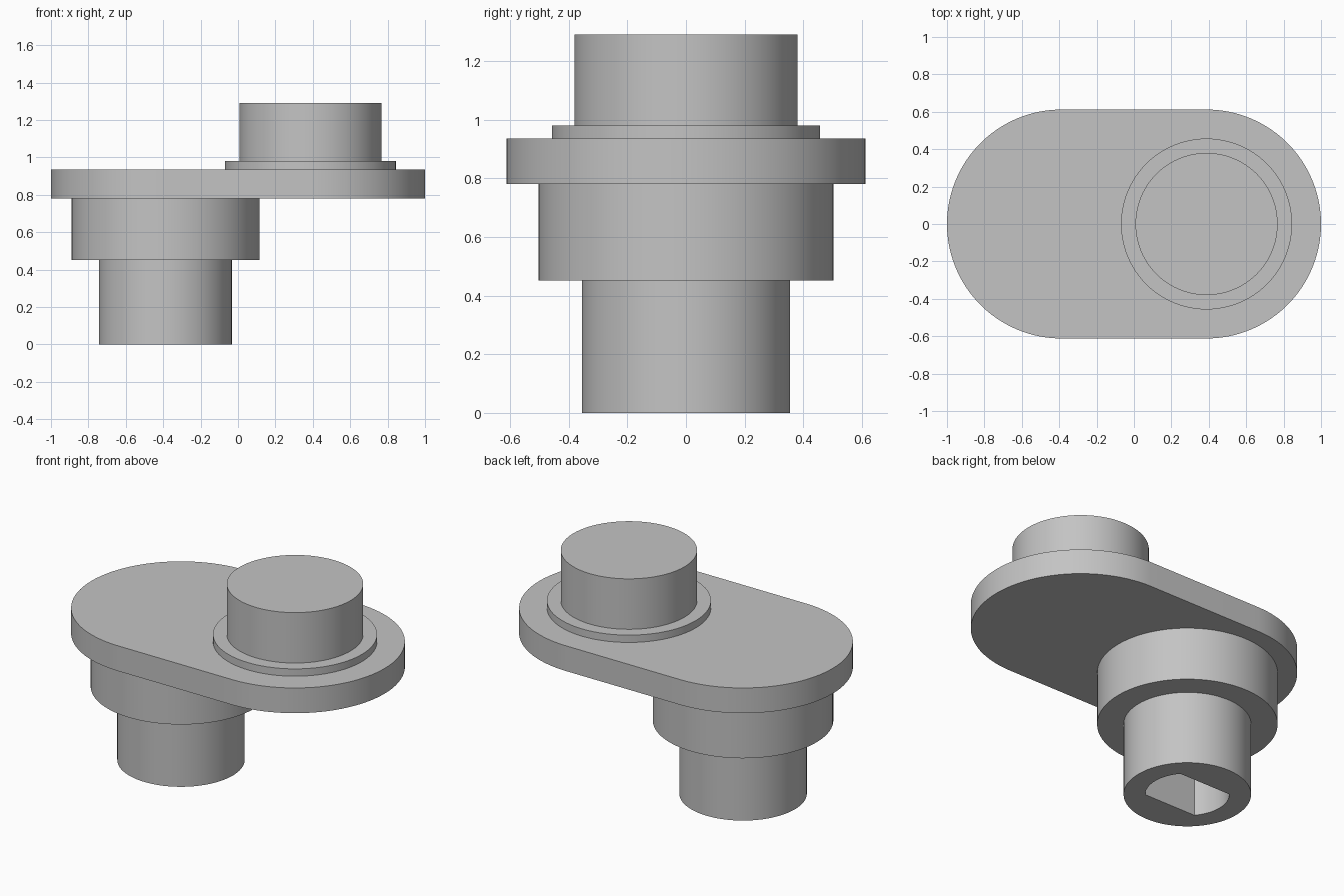
import bpy, bmesh, math

cube = bpy.data.objects.get("Cube")
if cube:
    bpy.data.objects.remove(cube, do_unlink=True)

OFFSET = 0.388          # distance of each shaft axis from the middle
SEGMENTS = 96

grey = bpy.data.materials.new("plain_grey")
grey.use_nodes = True
colour = (0.55, 0.55, 0.55, 1)
grey.diffuse_color = colour
grey.node_tree.nodes["Principled BSDF"].inputs["Base Color"].default_value = colour


def arc(cx, radius, start, end, steps):
    """Points along an arc centred on (cx, 0)."""
    angles = [start + (end - start) * i / steps for i in range(steps + 1)]
    return [(cx + radius * math.cos(a), radius * math.sin(a)) for a in angles]


def circle(cx, radius):
    return arc(cx, radius, 0, 2 * math.pi, SEGMENTS)[:-1]


def slot(left, right, radius, half_angle):
    """Two facing arcs joined by straight sides."""
    half = SEGMENTS // 2
    return (arc(right, radius, -half_angle, half_angle, half)
            + arc(left, radius, math.pi - half_angle, math.pi + half_angle, half))


def prism(name, outline, bottom, top):
    """Extrude a flat outline between two heights."""
    bm = bmesh.new()
    base = bm.faces.new([bm.verts.new((x, y, bottom)) for x, y in outline])
    extruded = bmesh.ops.extrude_face_region(bm, geom=[base], use_keep_orig=True)
    for v in extruded["geom"]:
        if isinstance(v, bmesh.types.BMVert):
            v.co.z = top
    bmesh.ops.recalc_face_normals(bm, faces=bm.faces)
    mesh = bpy.data.meshes.new(name)
    bm.to_mesh(mesh)
    bm.free()
    mesh.materials.append(grey)
    obj = bpy.data.objects.new(name, mesh)
    bpy.context.collection.objects.link(obj)
    return obj


# Lower shaft, boss, rounded plate, collar and upper pin
shaft = prism("lower_shaft", circle(-OFFSET, 0.355), 0, 0.452)
parts = [
    shaft,
    prism("lower_boss", circle(-OFFSET, 0.503), 0.452, 0.78),
    prism("rounded_plate", slot(-OFFSET, OFFSET, 0.612, math.pi / 2), 0.78, 0.935),
    prism("upper_collar", circle(OFFSET, 0.457), 0.935, 0.98),
    prism("upper_pin", circle(OFFSET, 0.38), 0.98, 1.29),
]

# Socket with two flats, cut up into the lower shaft
cutter = prism("socket_cutter", slot(-OFFSET, -OFFSET, 0.234, math.asin(0.152 / 0.234)), -0.1, 0.42)
cutter.hide_render = True
cut = shaft.modifiers.new("socket", 'BOOLEAN')
cut.operation = 'DIFFERENCE'
cut.solver = 'EXACT'
cut.object = cutter
bpy.context.view_layer.objects.active = shaft
bpy.ops.object.modifier_apply(modifier=cut.name)
bpy.data.objects.remove(cutter, do_unlink=True)

# Smooth round walls with crisp rims
for part in parts:
    part.data.shade_smooth()
    part.data.set_sharp_from_angle(angle=math.radians(30))
